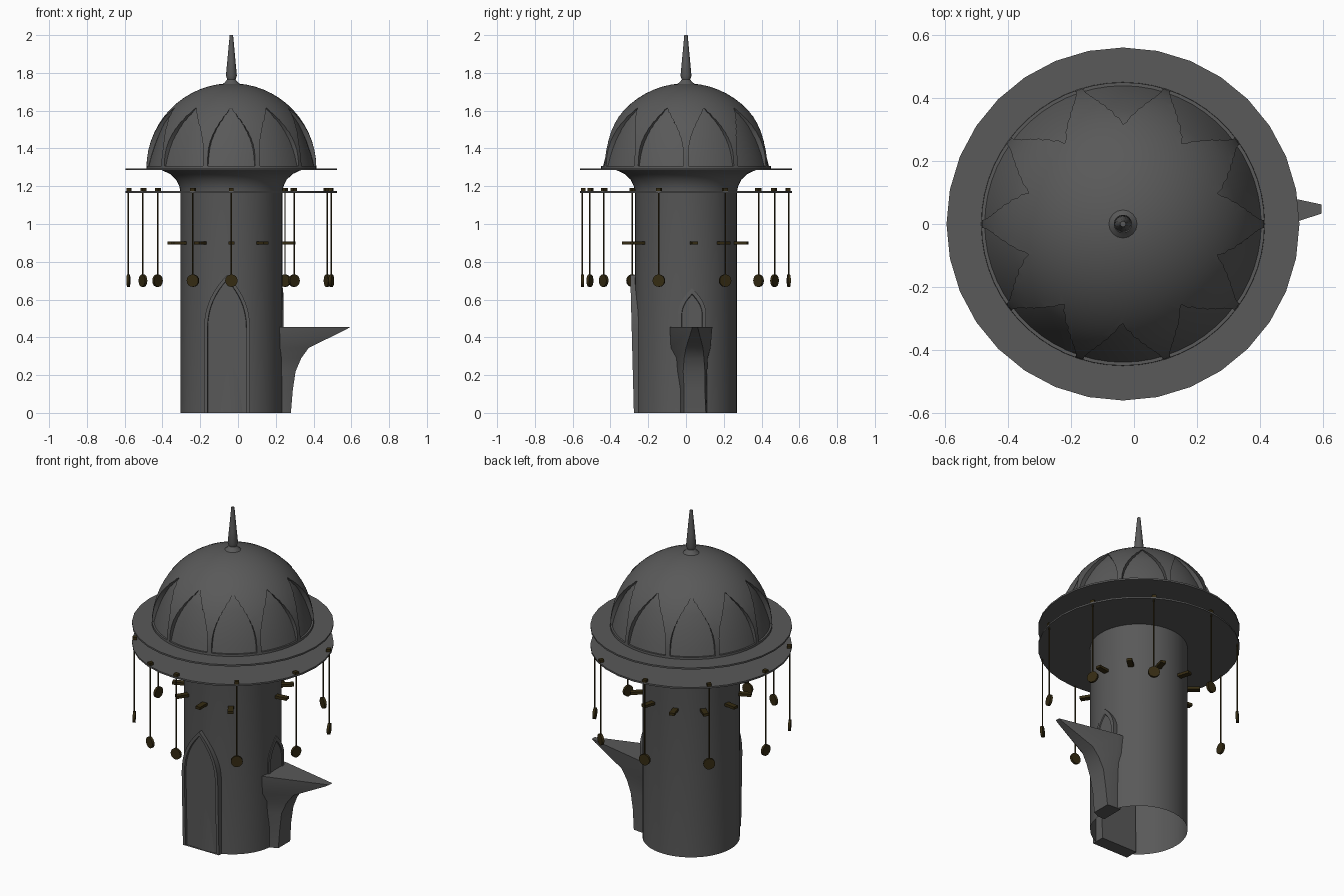
import bpy, bmesh, math
from math import sin, cos, pi, radians
from mathutils import Matrix

if "Cube" in bpy.data.objects:
    bpy.data.objects.remove(bpy.data.objects["Cube"])

CX = -0.035  # tower axis

def mat(name, c):
    m = bpy.data.materials.new(name)
    m.diffuse_color = (*c, 1)
    m.use_nodes = True
    m.node_tree.nodes["Principled BSDF"].inputs["Base Color"].default_value = m.diffuse_color
    return m

STONE = mat("stone", (0.1, 0.1, 0.1))
BRONZE = mat("bronze", (0.035, 0.024, 0.006))

def finish(bm, name, material=STONE, x=0.0, angle=35):
    bmesh.ops.remove_doubles(bm, verts=bm.verts, dist=1e-5)
    bmesh.ops.recalc_face_normals(bm, faces=bm.faces)
    me = bpy.data.meshes.new(name)
    bm.to_mesh(me)
    bm.free()
    ob = bpy.data.objects.new(name, me)
    bpy.context.collection.objects.link(ob)
    ob.location.x = x
    me.materials.append(material)
    smooth(ob, angle)
    return ob

def smooth(ob, angle=35):
    bpy.ops.object.select_all(action='DESELECT')
    ob.select_set(True)
    bpy.context.view_layer.objects.active = ob
    bpy.ops.object.shade_smooth_by_angle(angle=radians(angle))

def loft(bm, loops, caps=True):
    rings = [[bm.verts.new(p) for p in l] for l in loops]
    n = len(rings[0])
    for a, b in zip(rings, rings[1:]):
        for i in range(n):
            j = (i + 1) % n
            bm.faces.new((a[i], a[j], b[j], b[i]))
    if caps:
        bm.faces.new(rings[0])
        bm.faces.new(rings[-1])

def lathe(name, profile, n=32, caps=False):
    bm = bmesh.new()
    loft(bm, [[(r * cos(2 * pi * i / n), r * sin(2 * pi * i / n), z) for i in range(n)]
              for r, z in profile], caps)
    return finish(bm, name, x=CX)

def arch(w, z0, spring, apex, power=2.2, n=8):
    """Closed pointed-arch outline as (offset, z) points."""
    right = [(w * (1 - (k / n) ** power), spring + (apex - spring) * k / n) for k in range(n)]
    left = [(-u, z) for u, z in reversed(right)]
    return [(w, z0)] + right + [(0, apex)] + left + [(-w, z0)]

# Shaft with flared neck (open at the bottom)
lathe("shaft", [(0.27, 0), (0.27, 1.17), (0.276, 1.2), (0.293, 1.235),
                (0.325, 1.265), (0.375, 1.288)], 48)

# Two thin eave discs
for name, z in (("upper_eave", 1.29), ("lower_eave", 1.17)):
    lathe(name, [(0.26, z - 0.005), (0.56, z - 0.005), (0.56, z + 0.005),
                 (0.26, z + 0.005), (0.26, z - 0.005)])

# Dome, cut by ten pointed-arch niches
R = 0.45
dome = lathe("dome", [(R * cos(a), 1.295 + R * sin(a))
                      for a in [pi / 2 * k / 14 * 0.96 for k in range(15)]], 60, True)
bm = bmesh.new()
outline = arch(0.285, 1.308, 1.36, 1.615)
for k in range(10):
    a = radians(18 + 36 * k)
    loft(bm, [[(r * cos(a + u), r * sin(a + u), z) for u, z in outline] for r in (0.22, 0.6)])
cutter = finish(bm, "niche_cutter", x=CX)
cutter.hide_render = True
mod = dome.modifiers.new("niches", 'BOOLEAN')
mod.operation, mod.solver, mod.object = 'DIFFERENCE', 'EXACT', cutter
bpy.context.view_layer.objects.active = dome
bpy.ops.object.modifier_apply(modifier="niches")
bpy.data.objects.remove(cutter)
smooth(dome, 30)

# Recessed niche backs
lathe("niche_backs", [(0.442, 1.295), (0.425, 1.36), (0.398, 1.44), (0.36, 1.53),
                      (0.305, 1.62), (0.18, 1.69)], 60)

# Spire
lathe("spire", [(0.06, 1.73), (0.035, 1.75), (0.022, 1.765), (0.029, 1.785),
                (0.022, 1.86), (0.009, 2.0)], 16, True)

# Front doorway: leaning frame around a recessed panel
def front_loop(cx, w, apex, off):
    return [(cx + u, -0.276 - 0.019 * z / 0.73 + off, z) for u, z in arch(w, 0, 0.43, apex, 2.4, 10)]

bm = bmesh.new()
DX = -0.058
loft(bm, [front_loop(DX, 0.122, 0.73, 0.08), front_loop(DX, 0.122, 0.73, 0),
          front_loop(DX, 0.104, 0.705, 0), front_loop(DX, 0.102, 0.703, 0.013)])
finish(bm, "doorway")

# Side doorway above the balcony
bm = bmesh.new()
def side_loop(w, apex, x):
    return [(x, 0.032 + u, z) for u, z in arch(w, 0.44, 0.52, apex, 2.0)]
loft(bm, [side_loop(0.075, 0.66, 0.19), side_loop(0.075, 0.66, 0.238),
          side_loop(0.055, 0.63, 0.24), side_loop(0.053, 0.625, 0.234)])
finish(bm, "side_doorway")

# Pointed balcony on a tapering bracket: z, tip x, back y range, tip y range
rows = [(0, 0.28, -0.03, 0.11, -0.01, 0.105), (0.12, 0.29, -0.03, 0.11, -0.01, 0.10),
        (0.22, 0.305, -0.045, 0.112, -0.015, 0.10), (0.29, 0.335, -0.05, 0.115, -0.01, 0.095),
        (0.345, 0.375, -0.08, 0.13, 0.0, 0.09), (0.44, 0.57, -0.085, 0.138, 0.03, 0.065),
        (0.455, 0.595, -0.085, 0.14, 0.033, 0.062)]
bm = bmesh.new()
loft(bm, [[(0.19, b0, z), (0.23, b0, z), (x, t0, z), (x, t1, z), (0.23, b1, z), (0.19, b1, z)]
          for z, x, b0, b1, t0, t1 in rows])
finish(bm, "balcony")

def polar(deg, r, z):
    return Matrix.Rotation(radians(deg), 4, 'Z') @ Matrix.Translation((r, 0, z))

def box(bm, m, size):
    bmesh.ops.create_cube(bm, size=1, matrix=m @ Matrix.Diagonal((*size, 1)))

# Hanging pendants: clip, rod and round plate facing outward
for k, deg in enumerate((-148.7, -111.8, -90, -52.7, -15.2, 22.2, 58.8, 97, 135.5, 174)):
    bm = bmesh.new()
    box(bm, polar(deg, 0.545, 1.18), (0.024, 0.024, 0.022))
    bmesh.ops.create_cone(bm, cap_ends=True, segments=8, radius1=0.004, radius2=0.004,
                          depth=0.46, matrix=polar(deg, 0.548, 0.94))
    bmesh.ops.create_cone(bm, cap_ends=True, segments=16, radius1=0.033, radius2=0.033, depth=0.014,
                          matrix=polar(deg, 0.548, 0.7) @ Matrix.Rotation(pi / 2, 4, 'Y'))
    finish(bm, f"pendant_{k}", BRONZE, CX)

# Radial pegs in the wall, one gap above the balcony
for k in range(11):
    if k == 2:
        continue
    bm = bmesh.new()
    box(bm, polar(-90 + 360 / 11 * k, 0.29, 0.9), (0.1, 0.032, 0.016))
    finish(bm, f"peg_{k}", BRONZE, CX)
